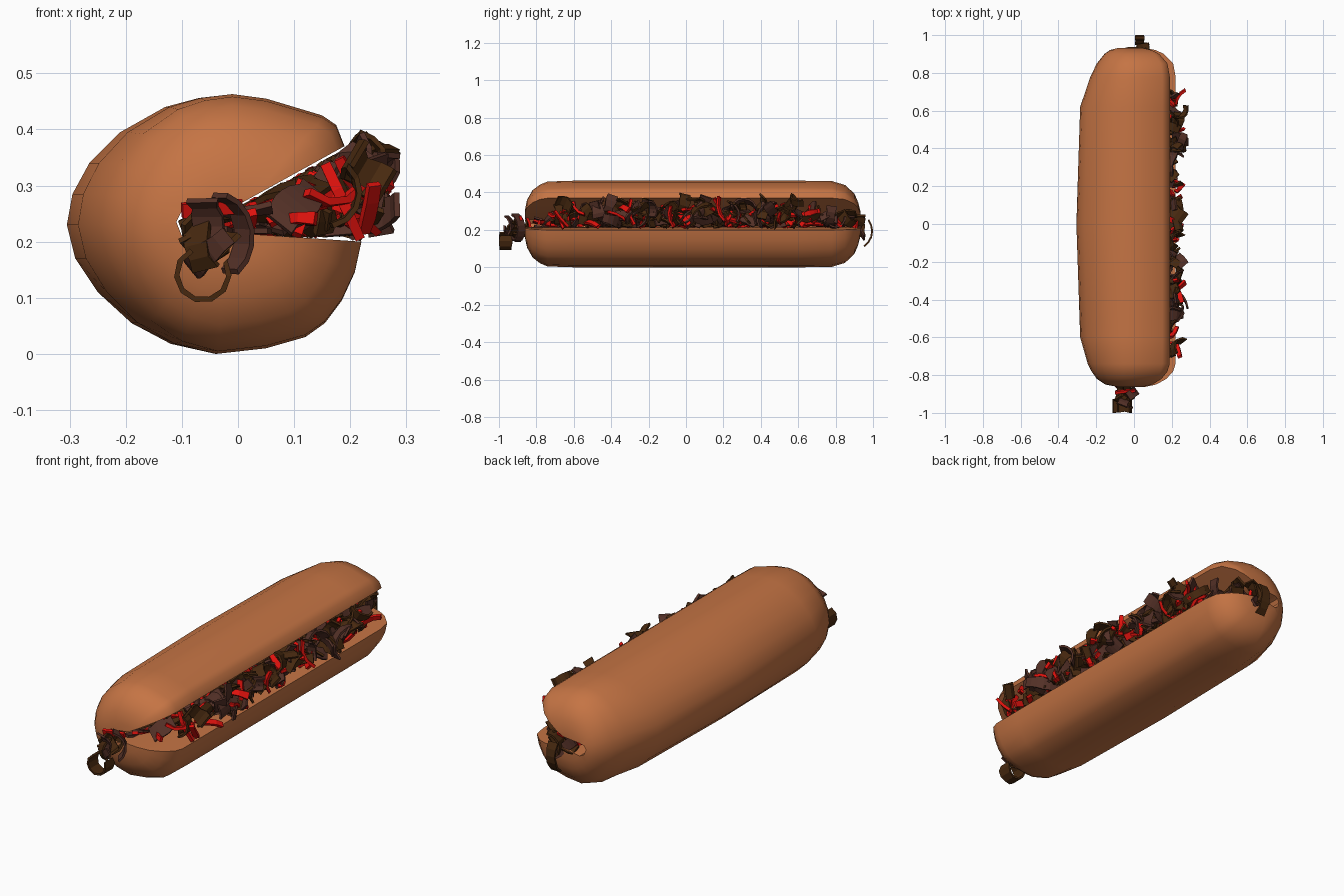
import bpy, bmesh, math, random
from mathutils import Vector, Euler

if "Cube" in bpy.data.objects:
    bpy.data.objects.remove(bpy.data.objects["Cube"])

random.seed(7)


def material(name, rgb):
    m = bpy.data.materials.new(name)
    m.diffuse_color = (*rgb, 1)
    m.use_nodes = True
    m.node_tree.nodes["Principled BSDF"].inputs["Base Color"].default_value = m.diffuse_color
    return m


def make_object(name, bm, mat=None):
    bmesh.ops.recalc_face_normals(bm, faces=bm.faces)
    me = bpy.data.meshes.new(name)
    bm.to_mesh(me)
    bm.free()
    ob = bpy.data.objects.new(name, me)
    bpy.context.collection.objects.link(ob)
    if mat:
        me.materials.append(mat)
    return ob


def loft(bm, rings):
    """Skin a list of equal-length closed rings and cap both ends."""
    vs = [[bm.verts.new(p) for p in r] for r in rings]
    n = len(vs[0])
    for a, b in zip(vs, vs[1:]):
        for i in range(n):
            j = (i + 1) % n
            bm.faces.new((a[i], a[j], b[j], b[i]))
    bm.faces.new(vs[0])
    bm.faces.new(vs[-1])


bread = material("bread", (0.56, 0.175, 0.058))
dark = material("dark_meat", (0.064, 0.022, 0.005))
light = material("light_meat", (0.088, 0.03, 0.02))
red = material("red_pepper", (0.75, 0.006, 0.004))

# Bun: one cross-section, scaled along its length
CX, CZ = -0.02, 0.235
outline = [(0.22, 0.2), (0.208, 0.145), (0.185, 0.095), (0.155, 0.055), (0.12, 0.03),
           (0.05, 0.01), (-0.04, 0.0), (-0.12, 0.018), (-0.19, 0.055), (-0.25, 0.11),
           (-0.29, 0.17), (-0.305, 0.23), (-0.295, 0.285), (-0.265, 0.34),
           (-0.21, 0.395), (-0.13, 0.44), (-0.07, 0.456), (-0.01, 0.463),
           (0.05, 0.455), (0.15, 0.425), (0.175, 0.408), (0.19, 0.37)]
# y, left scale, right scale, height scale
stations = [(-0.862, .25, .35, .3), (-0.85, .46, .58, .55), (-0.82, .62, .8, .78),
            (-0.78, .72, .95, .91), (-0.74, .79, 1, .98), (-0.6, .93, 1, 1),
            (0, 1, 1, 1), (0.62, .93, 1, 1), (0.78, .74, 1, .99),
            (0.85, .62, .95, .9), (0.9, .48, .75, .7), (0.92, .38, .58, .5),
            (0.932, .25, .35, .3)]
bm = bmesh.new()
loft(bm, [[(CX + (x - CX) * (l if x < CX else r), y, CZ + (z - CZ) * h)
           for x, z in outline] for y, l, r, h in stations])
bun = make_object("bun", bm, bread)

# Wedge-shaped slot along the right side
wedge = [(-0.11, 0.235), (-0.10, 0.21), (-0.08, 0.2), (0.0, 0.215), (0.22, 0.2),
         (0.4, 0.19), (0.4, 0.486), (0.01, 0.271), (-0.08, 0.262), (-0.10, 0.255)]
bm = bmesh.new()
loft(bm, [[(x, y, z) for x, z in wedge] for y in (-1.2, 1.2)])
cutter = make_object("slot_cutter", bm)
cutter.hide_render = True
mod = bun.modifiers.new("slot", 'BOOLEAN')
mod.operation = 'DIFFERENCE'
mod.solver = 'EXACT'
mod.object = cutter
bpy.context.view_layer.objects.active = bun
bun.select_set(True)
bpy.ops.object.modifier_apply(modifier=mod.name)
bpy.data.objects.remove(cutter)
bpy.ops.object.shade_smooth_by_angle(angle=math.radians(35))


# Filling: short curled strips, kept only where they fit
def strip(length, width, thick, curl, segs):
    """Rings of a ribbon bent along an arc, centred on its own middle."""
    rings, p, a = [], Vector((0, 0, 0)), -curl / 2
    for i in range(segs + 1):
        t = Vector((math.cos(a), 0, math.sin(a)))
        n = Vector((-t.z, 0, t.x)) * thick / 2
        w = Vector((0, random.uniform(0.75, 1.1) * width / 2, 0))
        rings.append([p + n + w, p + n - w, p - n - w, p - n + w])
        p = p + t * length / segs
        a += curl / segs
    mid = sum((v for r in rings for v in r), Vector()) / (4 * len(rings))
    return [[v - mid for v in r] for r in rings]


def in_slot(v):
    far = 0.29 if abs(v.y) < 0.72 else 0.17
    if not (-0.84 < v.y < 0.92 and v.x < far):
        return False
    if v.x < 0.2:
        return v.x > -0.105 and 0.205 < v.z < 0.265 + 0.54 * max(v.x, 0)
    return 0.2 < v.z < 0.4 - 0.8 * max(v.x - 0.25, 0)


def in_front_end(v):
    return -0.11 < v.x < 0.04 and -0.98 < v.y < -0.82 and 0.13 < v.z < 0.29


def in_back_end(v):
    return -0.07 < v.x < 0.12 and 0.88 < v.y < 0.97 and 0.14 < v.z < 0.29


def slot_spot():
    x = random.triangular(0.0, 0.26, 0.14)
    return Vector((x, random.uniform(-0.82, 0.9), random.uniform(0.22, 0.25 + 0.5 * x)))


def deep_spot():
    return Vector((random.uniform(-0.08, 0.06), random.uniform(-0.82, 0.9),
                   random.uniform(0.215, 0.26)))


def front_spot():
    return Vector((random.uniform(-0.08, 0.02), random.uniform(-0.96, -0.84),
                   random.uniform(0.15, 0.27)))


def back_spot():
    return Vector((random.uniform(-0.06, 0.08), random.uniform(0.9, 0.95),
                   random.uniform(0.17, 0.27)))


def fill(bm, count, spot, fits, size, curl, segs, tilt=math.pi):
    made = 0
    for _ in range(count * 40):
        if made == count:
            return
        rings = strip(random.uniform(*size[0]), random.uniform(*size[1]), size[2],
                      random.uniform(*curl), segs)
        rot = Euler((random.uniform(-tilt, tilt), random.uniform(-tilt, tilt),
                     random.uniform(0, math.tau))).to_matrix()
        c = spot()
        rings = [[rot @ v + c for v in r] for r in rings]
        if all(fits(v) for r in rings for v in r):
            loft(bm, rings)
            made += 1


MEAT = ((0.11, 0.2), (0.04, 0.07), 0.01)
PEPPER = ((0.08, 0.15), (0.018, 0.032), 0.014)
for name, mat, size, curl, segs, n_slot, n_front, n_back in [
        ("dark_meat_strips", dark, MEAT, (0.8, 3.0), 5, 95, 4, 2),
        ("light_meat_strips", light, MEAT, (0.5, 2.5), 6, 60, 3, 1),
        ("red_pepper_strips", red, PEPPER, (0.2, 1.6), 3, 80, 3, 2)]:
    bm = bmesh.new()
    fill(bm, n_slot, slot_spot, in_slot, size, curl, segs)
    fill(bm, 22, deep_spot, in_slot, size, (0.2, 0.9), segs, 0.4)
    fill(bm, n_front, front_spot, in_front_end, size, curl, segs)
    fill(bm, n_back, back_spot, in_back_end, size, curl, segs)
    if mat == dark:
        # Open loop of meat hanging out of the front end
        loop = strip(0.22, 0.07, 0.01, 4.8, 8)
        loft(bm, [[Vector((v.x - 0.065, max(v.y - 0.965, -1), v.z + 0.135)) for v in r]
                  for r in loop])
        # Drooping curl at the back end
        curl_piece = strip(0.16, 0.05, 0.01, -1.6, 5)
        reach = max(v.z for r in curl_piece for v in r)
        loft(bm, [[Vector((v.y + 0.03, 1 + v.z - reach, v.x + 0.18)) for v in r]
                  for r in curl_piece])
    make_object(name, bm, mat)
